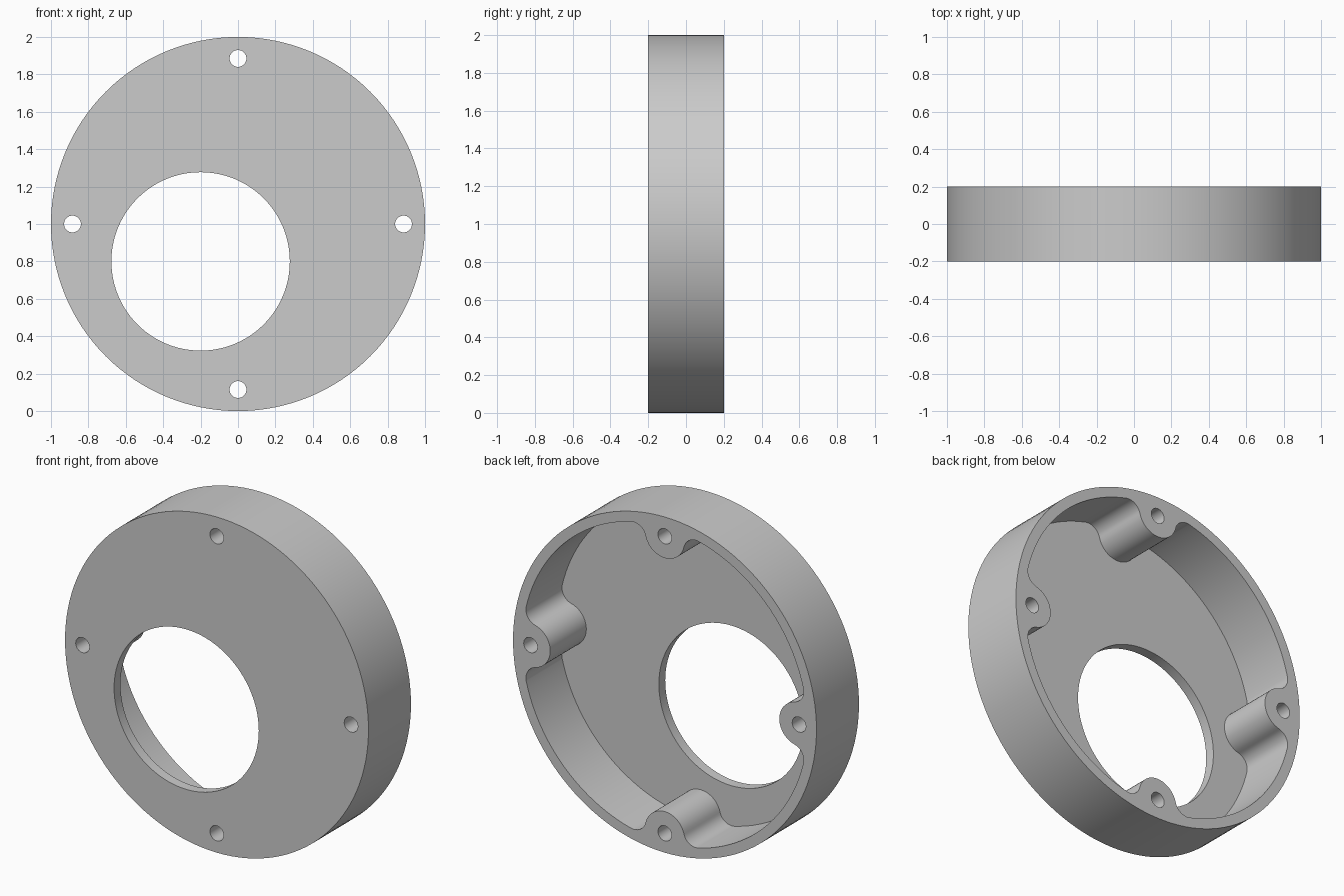
import bpy, bmesh, math
from mathutils import Vector

if "Cube" in bpy.data.objects:
    bpy.data.objects.remove(bpy.data.objects["Cube"])

RIM, WALL_IN, HALF_DEPTH, PLATE = 1.0, 0.94, 0.2, 0.06
SCREW_DIST, SCREW_R = 0.885, 0.045
BOSS_R, FILLET_R = 0.13, 0.08
OPENING, OPENING_R = Vector((-0.2, -0.2)), 0.477

grey = bpy.data.materials.new("plain_grey")
grey.use_nodes = True
grey.diffuse_color = (0.6, 0.6, 0.6, 1)
grey.node_tree.nodes["Principled BSDF"].inputs["Base Color"].default_value = (0.6, 0.6, 0.6, 1)


def arc(center, radius, start, end, steps):
    """Points on an arc, both ends included."""
    angles = [start + (end - start) * i / steps for i in range(steps + 1)]
    return [Vector(center) + radius * Vector((math.cos(a), math.sin(a))) for a in angles]


def circle(center, radius, steps):
    return arc(center, radius, 0, math.tau, steps)[:-1]


def prism(name, outline, y_front, y_back):
    """Extrude an outline in the xz plane from front to back."""
    bm = bmesh.new()
    face = bm.faces.new([bm.verts.new((p.x, y_front, p.y + RIM)) for p in outline])
    moved = bmesh.ops.extrude_face_region(bm, geom=[face])["geom"]
    verts = [v for v in moved if isinstance(v, bmesh.types.BMVert)]
    bmesh.ops.translate(bm, verts=verts, vec=(0, y_back - y_front, 0))
    bmesh.ops.recalc_face_normals(bm, faces=bm.faces)
    mesh = bpy.data.meshes.new(name)
    bm.to_mesh(mesh)
    bm.free()
    mesh.materials.append(grey)
    obj = bpy.data.objects.new(name, mesh)
    bpy.context.collection.objects.link(obj)
    return obj


def pocket_outline():
    """Inner wall with four filleted screw bosses bulging inward."""
    d = WALL_IN - FILLET_R
    reach = BOSS_R + FILLET_R
    swing = math.acos((d * d + SCREW_DIST**2 - reach**2) / (2 * d * SCREW_DIST))
    boss = Vector((SCREW_DIST, 0))
    low = d * Vector((math.cos(swing), -math.sin(swing)))
    high = Vector((low.x, -low.y))
    to_boss = math.atan2(boss.y - low.y, boss.x - low.x)
    to_high = math.atan2(high.y, high.x - boss.x)
    quarter = arc(low, FILLET_R, -swing, to_boss - math.tau + math.tau, 12)
    quarter += arc(boss, BOSS_R, math.tau - to_high, to_high, 20)[1:]
    quarter += arc(high, FILLET_R, -to_boss, swing, 12)[1:]
    quarter += arc((0, 0), WALL_IN, swing, math.pi / 2 - swing, 24)[1:-1]
    points = []
    for c, s in ((1, 0), (0, 1), (-1, 0), (0, -1)):
        points += [Vector((c * p.x - s * p.y, s * p.x + c * p.y)) for p in quarter]
    return points


# Round cover, then the pocket, large opening and screw holes cut from it
cover = prism("round_cover", circle((0, 0), RIM, 128), -HALF_DEPTH, HALF_DEPTH)
cutters = [
    prism("pocket_cutter", pocket_outline(), PLATE - HALF_DEPTH, 0.5),
    prism("opening_cutter", circle(OPENING, OPENING_R, 96), -0.5, 0.6),
]
for x, z in ((1, 0), (0, 1), (-1, 0), (0, -1)):
    center = SCREW_DIST * Vector((x, z))
    cutters.append(prism("screw_hole_cutter", circle(center, SCREW_R, 32), -0.5, 0.6))

bpy.ops.object.select_all(action="DESELECT")
bpy.context.view_layer.objects.active = cover
cover.select_set(True)
for cutter in cutters:
    cut = cover.modifiers.new("cut", "BOOLEAN")
    cut.operation, cut.solver, cut.object = "DIFFERENCE", "EXACT", cutter
    bpy.ops.object.modifier_apply(modifier=cut.name)
    bpy.data.objects.remove(cutter)

bpy.ops.object.shade_smooth_by_angle(angle=math.radians(30))
